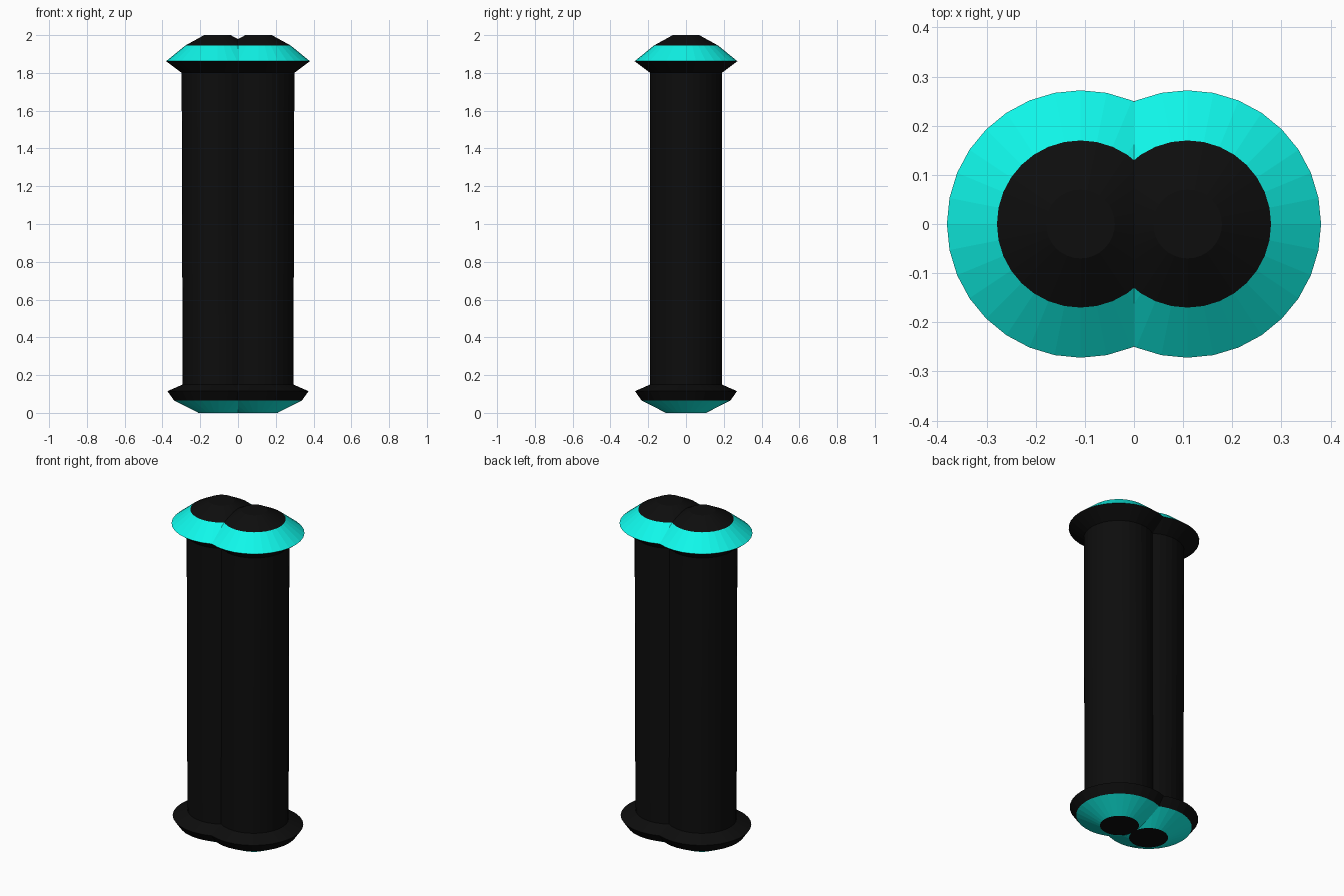
import bpy, bmesh
from math import cos, sin, pi

if "Cube" in bpy.data.objects:
    bpy.data.objects.remove(bpy.data.objects["Cube"])

SIDES = 32


def material(name, color):
    m = bpy.data.materials.new(name)
    m.diffuse_color = color
    m.use_nodes = True
    m.node_tree.nodes["Principled BSDF"].inputs["Base Color"].default_value = m.diffuse_color
    return m


BLACK = material("black", (0.004, 0.004, 0.004, 1))
CYAN = material("cyan", (0.005, 0.93, 0.82, 1))


def center(z):
    # the two columns lean very slightly apart towards the top
    return 0.103 + 0.003 * z


def lathe(name, profile, mat):
    """Revolve (radius, z) points around the right column, then mirror to the left."""
    bm = bmesh.new()
    rings = []
    for r, z in profile:
        if r == 0:
            rings.append([bm.verts.new((center(z), 0, z))] * SIDES)
        else:
            rings.append([bm.verts.new((center(z) + r * cos(2 * pi * i / SIDES),
                                        r * sin(2 * pi * i / SIDES), z))
                          for i in range(SIDES)])
    for a, b in zip(rings, rings[1:]):
        for i in range(SIDES):
            j = (i + 1) % SIDES
            quad = list(dict.fromkeys((a[i], a[j], b[j], b[i])))
            bm.faces.new(quad)
    bm.normal_update()
    me = bpy.data.meshes.new(name)
    bm.to_mesh(me)
    bm.free()
    me.materials.append(mat)
    ob = bpy.data.objects.new(name, me)
    bpy.context.collection.objects.link(ob)
    ob.modifiers.new("mirror", 'MIRROR').use_mirror_merge = False
    return ob


# Bottom end: flat black disc and cyan chamfer
lathe("bottom_cap", [(0, 0), (0.106, 0)], BLACK)
lathe("bottom_cyan_ring", [(0.106, 0), (0.235, 0.065)], CYAN)
# Twin shaft with flared flanges at both ends
lathe("twin_shaft", [(0.235, 0.065), (0.27, 0.115), (0.19, 0.15),
                     (0.19, 1.80), (0.272, 1.862)], BLACK)
# Top end: cyan chamfer and black stepped cap
lathe("top_cyan_ring", [(0.272, 1.862), (0.17, 1.945)], CYAN)
lathe("top_cap", [(0.17, 1.945), (0.07, 2.0), (0, 2.0)], BLACK)
